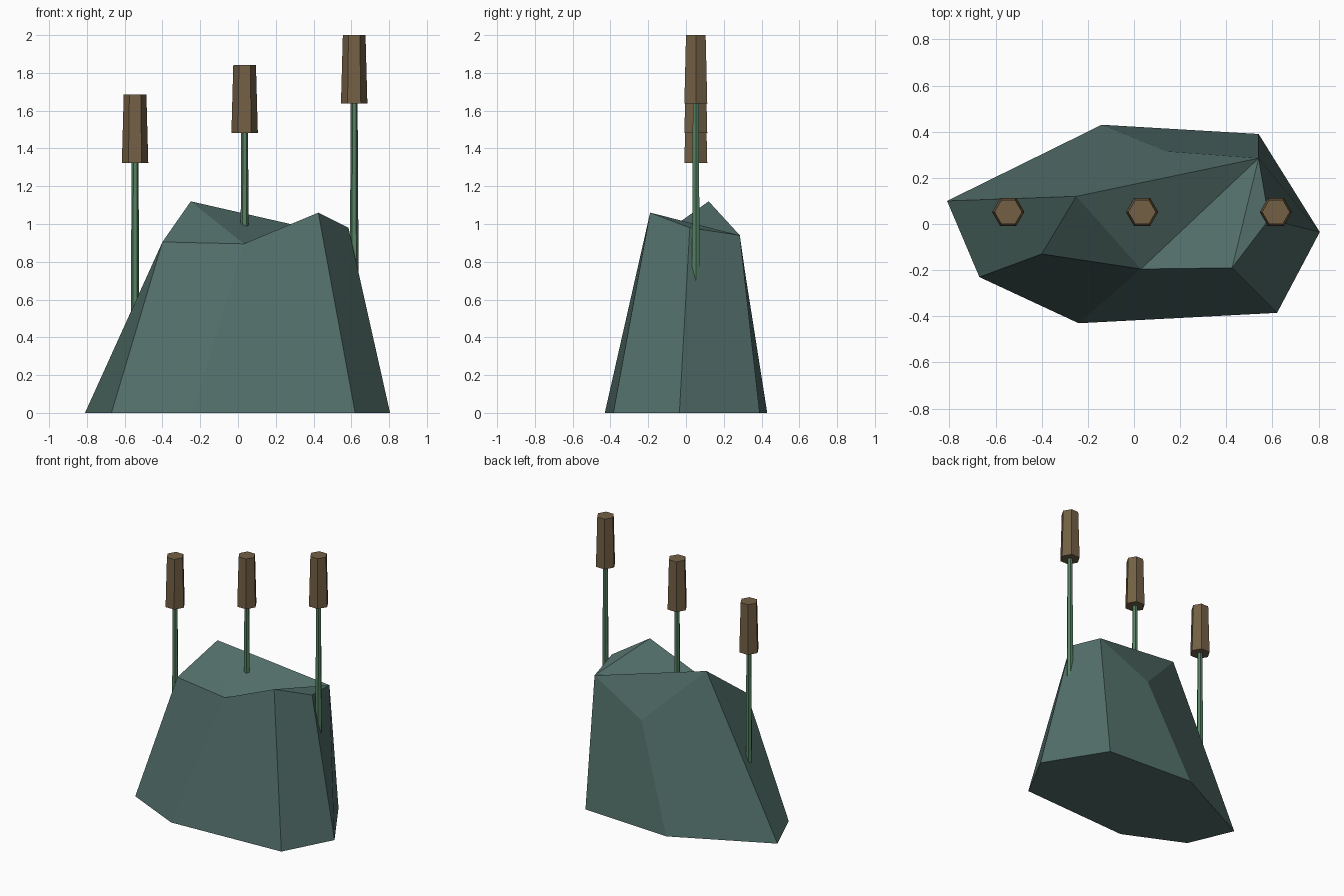
import bpy, bmesh, math

if "Cube" in bpy.data.objects:
    bpy.data.objects.remove(bpy.data.objects["Cube"])


def material(name, rgb):
    m = bpy.data.materials.new(name)
    m.diffuse_color = (*rgb, 1)
    m.use_nodes = True
    m.node_tree.nodes["Principled BSDF"].inputs["Base Color"].default_value = m.diffuse_color
    return m


stone = material("stone teal", (0.084, 0.156, 0.141))
green = material("stem green", (0.091, 0.223, 0.127))
brown = material("head brown", (0.175, 0.117, 0.060))

# Faceted boulder: a seven-sided foot joined to an uneven rim
foot = [(-0.81, 0.10), (-0.67, -0.23), (-0.24, -0.43), (0.62, -0.385),
        (0.805, -0.035), (0.54, 0.39), (-0.14, 0.43)]
rim = [(-0.25, 0.12, 1.12), (-0.40, -0.13, 0.905), (0.03, -0.195, 0.895),
       (0.425, -0.19, 1.06), (0.585, 0.02, 0.98), (0.54, 0.285, 0.94),
       (0.14, 0.315, 0.73)]
bm = bmesh.new()
low = [bm.verts.new((x, y, 0)) for x, y in foot]
high = [bm.verts.new(p) for p in rim]
n = len(low)
for i in range(n):
    j = (i + 1) % n
    bm.faces.new((low[i], low[j], high[j], high[i]))
bm.faces.new(low[::-1])
# Creased top with a ridge and a dip at the back
for tri in ((0, 1, 2), (0, 2, 5), (2, 3, 5), (3, 4, 5), (0, 5, 6)):
    bm.faces.new([high[k] for k in tri])
bmesh.ops.recalc_face_normals(bm, faces=bm.faces)
mesh = bpy.data.meshes.new("boulder")
bm.to_mesh(mesh)
bm.free()
mesh.materials.append(stone)
bpy.context.collection.objects.link(bpy.data.objects.new("boulder", mesh))


def hex_post(name, x, z0, z1, r0, r1, mat):
    """Tapered six-sided post with corners pointing left and right."""
    bpy.ops.mesh.primitive_cone_add(
        vertices=6, radius1=r0, radius2=r1, depth=z1 - z0,
        location=(x, 0.052, (z0 + z1) / 2), rotation=(0, 0, math.pi / 6))
    ob = bpy.context.object
    ob.name = name
    ob.data.materials.append(mat)


# Three reeds of rising height: thin stem and tapered head
for label, x, top in (("left", -0.545, 1.685), ("middle", 0.035, 1.843), ("right", 0.615, 2.0)):
    hex_post(label + "_reed_stem", x, top - 1.40, top - 0.33, 0.024, 0.018, green)
    hex_post(label + "_reed_head", x, top - 0.362, top, 0.07, 0.06, brown)
